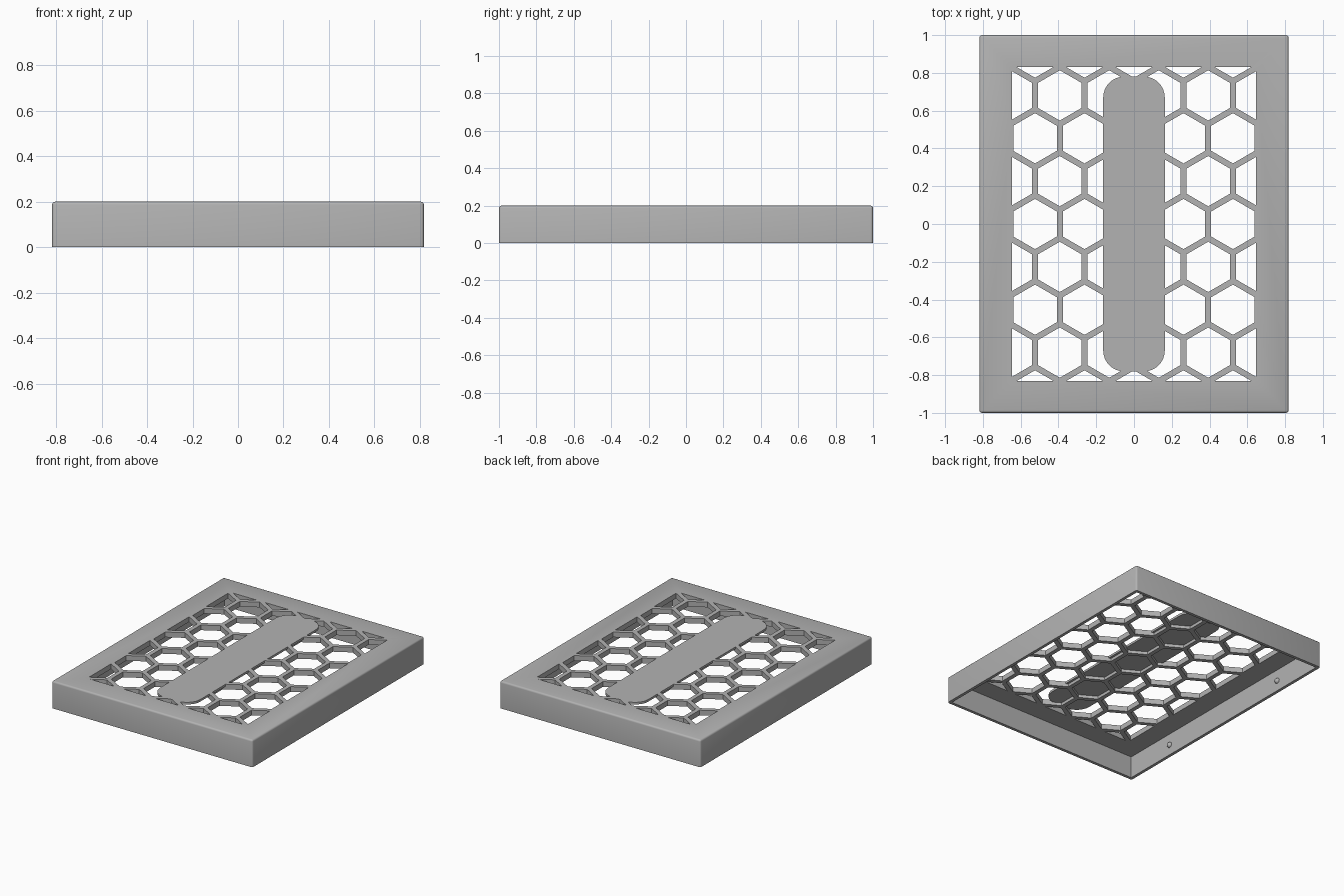
import bpy, bmesh, math

if "Cube" in bpy.data.objects:
    bpy.data.objects.remove(bpy.data.objects["Cube"])

HX, HY, H = 0.818, 1.0, 0.2        # outer half sizes and height
WALL, TOP, COVER = 0.022, 0.038, 0.016
WX, WY = 0.647, 0.83               # grille window half sizes
PITCH, HEX_R = 0.262, 0.133        # honeycomb spacing and cell radius

grey = bpy.data.materials.new("light_grey")
grey.diffuse_color = (0.45, 0.45, 0.45, 1)
grey.use_nodes = True
grey.node_tree.nodes["Principled BSDF"].inputs["Base Color"].default_value = grey.diffuse_color


def add_object(name, bm, helper=False):
    bmesh.ops.recalc_face_normals(bm, faces=bm.faces)
    mesh = bpy.data.meshes.new(name)
    bm.to_mesh(mesh)
    bm.free()
    mesh.materials.append(grey)
    ob = bpy.data.objects.new(name, mesh)
    bpy.context.collection.objects.link(ob)
    ob.hide_render = helper
    if helper:
        ob.hide_set(True)
    return ob


def prism(bm, outline, z0, z1):
    face = bm.faces.new([bm.verts.new((x, y, z0)) for x, y in outline])
    ext = bmesh.ops.extrude_face_region(bm, geom=[face], use_keep_orig=True)
    for v in ext["geom"]:
        if isinstance(v, bmesh.types.BMVert):
            v.co.z = z1


def rectangle(hx, hy):
    return [(-hx, -hy), (hx, -hy), (hx, hy), (-hx, hy)]


def clip(poly, axis, sign, limit):
    """Keep the part of a polygon where sign * coordinate <= limit."""
    out = []
    for a, b in zip(poly, poly[1:] + poly[:1]):
        da, db = sign * a[axis] - limit, sign * b[axis] - limit
        if da <= 0:
            out.append(a)
        if da * db < 0:
            t = da / (da - db)
            out.append(tuple(a[i] + t * (b[i] - a[i]) for i in (0, 1)))
    return out


def cut(ob, cutter):
    m = ob.modifiers.new(cutter.name, 'BOOLEAN')
    m.operation, m.solver, m.object = 'DIFFERENCE', 'EXACT', cutter


# Outer body with softened top and corner edges
bm = bmesh.new()
prism(bm, rectangle(HX, HY), 0, H)
edges = [e for e in bm.edges if max(v.co.z for v in e.verts) > H / 2]
bmesh.ops.bevel(bm, geom=edges, offset=0.013, segments=3, profile=0.5, affect='EDGES')
body = add_object("grille_cover", bm)

# Hollow underside
bm = bmesh.new()
prism(bm, rectangle(HX - WALL, HY - WALL), -0.1, H - TOP)
cavity = add_object("cavity_cutter", bm, True)

# Honeycomb cells, trimmed to the rectangular window
bm = bmesh.new()
row_step = PITCH * math.sqrt(3) / 2
for row in range(-4, 5):
    for col in range(-4, 5):
        cx = (col + 0.5 * (row % 2)) * PITCH
        cy = row * row_step
        cell = [(cx + HEX_R * math.cos(math.radians(60 * k + 30)),
                 cy + HEX_R * math.sin(math.radians(60 * k + 30))) for k in range(6)]
        for axis, limit in ((0, WX), (1, WY)):
            for sign in (-1, 1):
                cell = clip(cell, axis, sign, limit)
        if len(cell) > 2:
            prism(bm, cell, H - TOP - 0.05, H + 0.03)
cells = add_object("honeycomb_cutter", bm, True)

# Rounded centre strip stays closed: remove it from the honeycomb cutter
bm = bmesh.new()
sx, sy, r = 0.163, 0.78, 0.11
strip = []
for i, (qx, qy) in enumerate(((1, 1), (-1, 1), (-1, -1), (1, -1))):
    for k in range(9):
        a = math.radians(90 * i + 90 * k / 8)
        strip.append((qx * (sx - r) + r * math.cos(a), qy * (sy - r) + r * math.sin(a)))
prism(bm, strip, H - COVER, H + 0.1)
strip_block = add_object("centre_strip_helper", bm, True)

cut(cells, strip_block)
cut(body, cavity)
cut(body, cells)

# Apply the cuts so that the finished mesh stands alone
deps = bpy.context.evaluated_depsgraph_get()
result = bpy.data.meshes.new_from_object(body.evaluated_get(deps))
body.modifiers.clear()
body.data = result
for helper in (cavity, cells, strip_block):
    bpy.data.objects.remove(helper)

# Small snap bumps inside the long walls
for side, sx in (("left", -1), ("right", 1)):
    for end, sy in (("front", -1), ("back", 1)):
        bm = bmesh.new()
        bmesh.ops.create_uvsphere(bm, u_segments=16, v_segments=10, radius=0.02)
        bmesh.ops.translate(bm, verts=bm.verts, vec=(sx * (HX - WALL), sy * 0.57, 0.075))
        add_object(f"snap_bump_{side}_{end}", bm)

# Smooth shading with sharp edges kept
for ob in bpy.context.scene.objects:
    ob.select_set(True)
bpy.context.view_layer.objects.active = body
bpy.ops.object.shade_smooth_by_angle(angle=math.radians(35))
